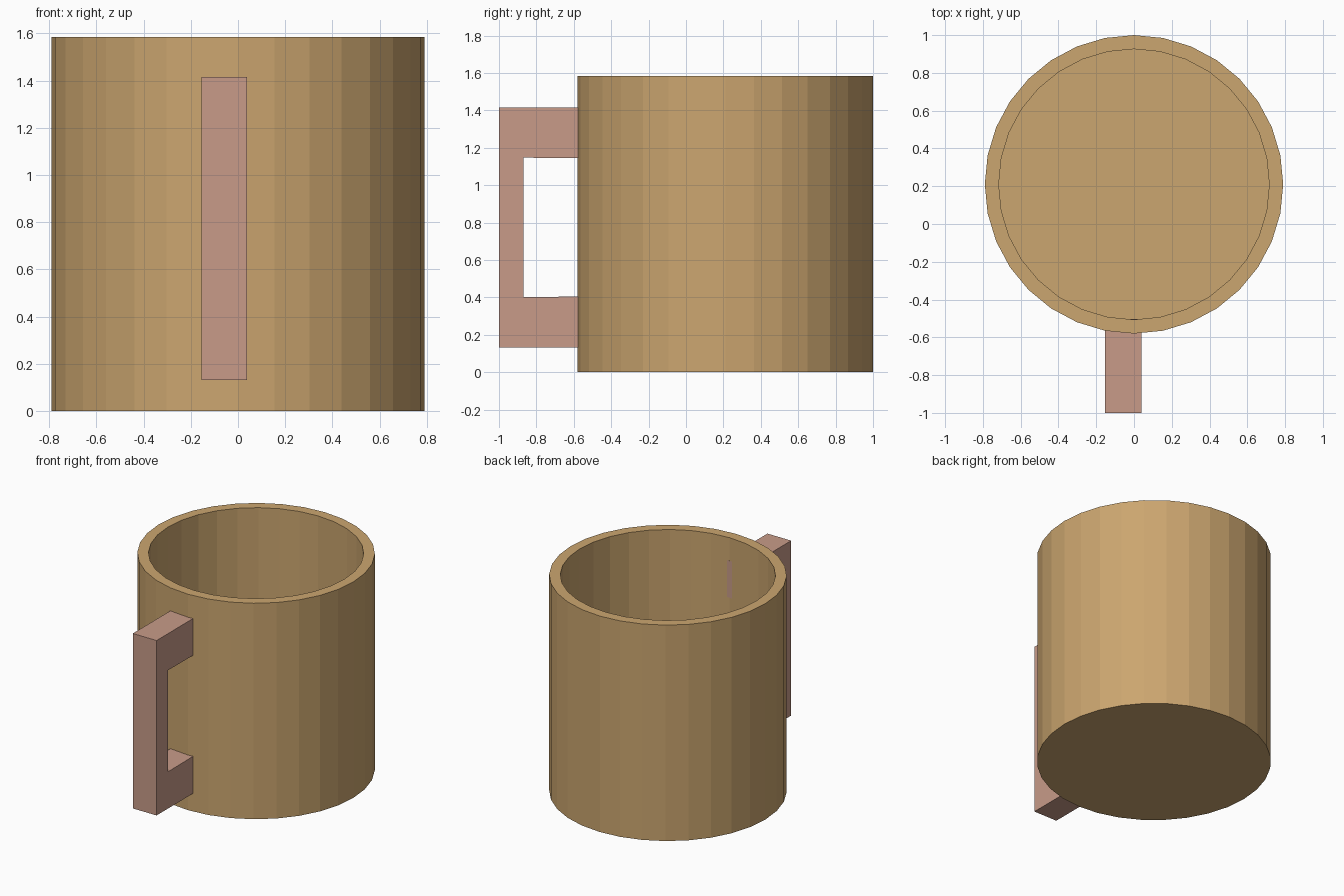
import bpy, bmesh, math

if "Cube" in bpy.data.objects:
    bpy.data.objects.remove(bpy.data.objects["Cube"])

SIDES = 32
CY, R_OUT, R_IN, HEIGHT, FLOOR = 0.21, 0.79, 0.716, 1.585, 0.075


def finish(name, bm, color):
    bmesh.ops.recalc_face_normals(bm, faces=bm.faces)
    mesh = bpy.data.meshes.new(name)
    bm.to_mesh(mesh)
    bm.free()
    mat = bpy.data.materials.new(name + "_color")
    mat.diffuse_color = color
    mat.use_nodes = True
    mat.node_tree.nodes["Principled BSDF"].inputs["Base Color"].default_value = mat.diffuse_color
    mesh.materials.append(mat)
    obj = bpy.data.objects.new(name, mesh)
    bpy.context.collection.objects.link(obj)
    return obj


# Cup: outer wall, rim, inner wall and floor lofted through rings
bm = bmesh.new()
rings = []
for r, z in [(R_OUT, 0), (R_OUT, HEIGHT), (R_IN, HEIGHT), (R_IN, FLOOR)]:
    rings.append([bm.verts.new((r * math.sin(2 * math.pi * i / SIDES),
                                CY + r * math.cos(2 * math.pi * i / SIDES), z))
                  for i in range(SIDES)])
for a, b in zip(rings, rings[1:]):
    for i in range(SIDES):
        j = (i + 1) % SIDES
        bm.faces.new((a[i], a[j], b[j], b[i]))
bm.faces.new(rings[0])
bm.faces.new(rings[-1])
finish("cup", bm, (0.6, 0.38, 0.16, 1))

# Handle: square C profile in the YZ plane, extruded sideways
profile = [(-0.504, 0.132), (-1.0, 0.132), (-1.0, 1.416), (-0.504, 1.416),
           (-0.504, 1.145), (-0.868, 1.147), (-0.868, 0.402), (-0.504, 0.405)]
bm = bmesh.new()
face = bm.faces.new([bm.verts.new((-0.154, y, z)) for y, z in profile])
ext = bmesh.ops.extrude_face_region(bm, geom=[face], use_keep_orig=True)
moved = [g for g in ext["geom"] if isinstance(g, bmesh.types.BMVert)]
bmesh.ops.translate(bm, verts=moved, vec=(0.193, 0, 0))
finish("handle", bm, (0.58, 0.33, 0.25, 1))
